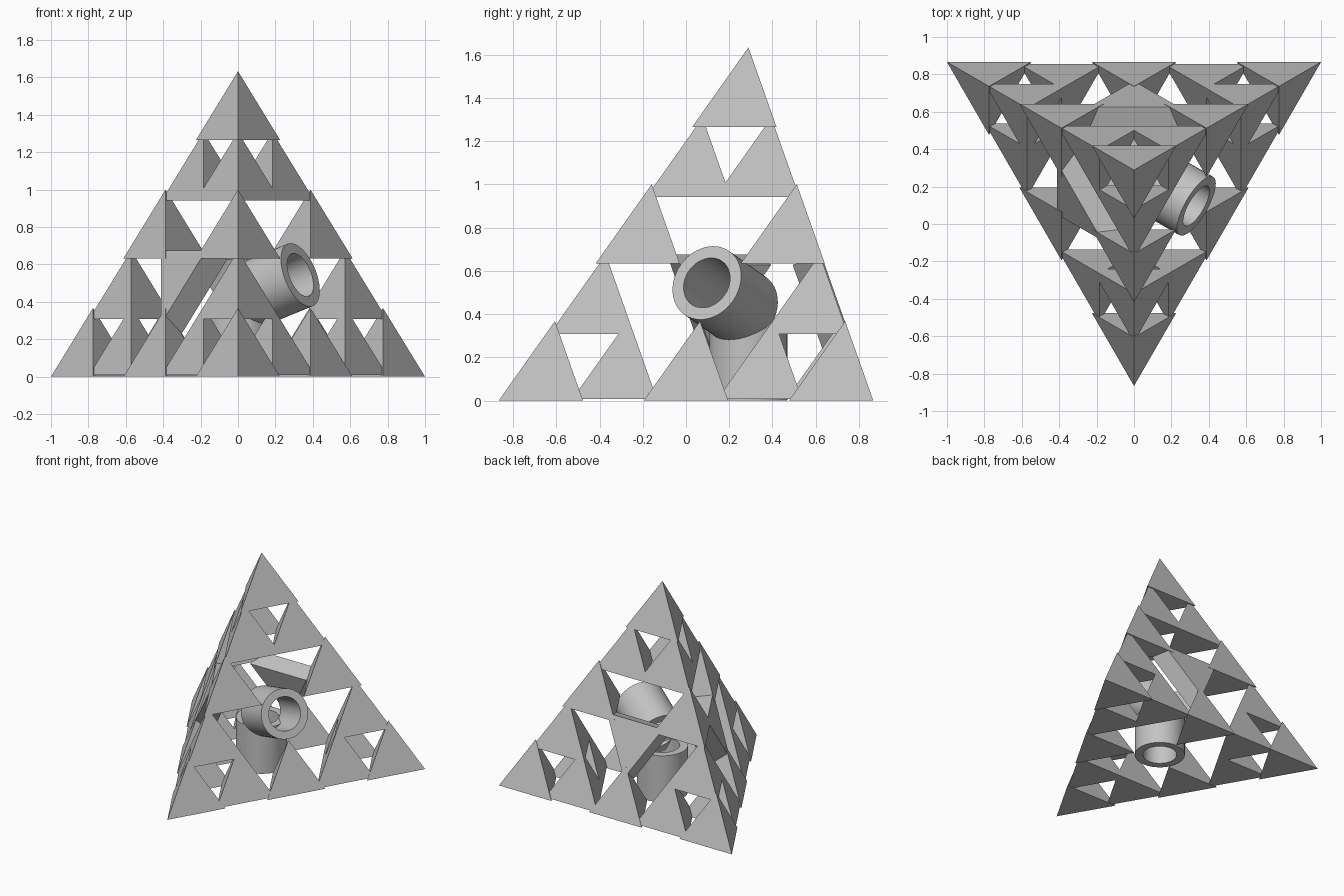
import bpy, bmesh, math
from mathutils import Vector
from itertools import combinations

cube = bpy.data.objects.get("Cube")
if cube:
    bpy.data.objects.remove(cube, do_unlink=True)

gray = bpy.data.materials.new("plain gray")
gray.use_nodes = True
gray.diffuse_color = (0.55, 0.55, 0.55, 1)
gray.node_tree.nodes["Principled BSDF"].inputs["Base Color"].default_value = gray.diffuse_color

# Overall tetrahedron
R3 = math.sqrt(3)
HEIGHT = 2 * math.sqrt(2 / 3)
corners = [Vector((-1, R3 / 2, 0)), Vector((1, R3 / 2, 0)),
           Vector((0, -R3 / 2, 0)), Vector((0, R3 / 6, HEIGHT))]
center = sum(corners, Vector()) / 4
STEPS = 4            # gaps between the pieces on one edge
SCALE = 0.225        # small piece relative to the whole
INSET = 0.014        # every second piece sits slightly inward


def finish(bm, name):
    bmesh.ops.recalc_face_normals(bm, faces=bm.faces)
    mesh = bpy.data.meshes.new(name)
    bm.to_mesh(mesh)
    bm.free()
    mesh.materials.append(gray)
    obj = bpy.data.objects.new(name, mesh)
    bpy.context.collection.objects.link(obj)
    return obj


def hull(points, name):
    bm = bmesh.new()
    for p in points:
        bm.verts.new(p)
    bmesh.ops.convex_hull(bm, input=bm.verts)
    bmesh.ops.dissolve_limit(bm, angle_limit=0.01, verts=bm.verts, edges=bm.edges)
    return finish(bm, name)


def small_tetrahedron(mid, name):
    hull([mid + (c - center) * SCALE for c in corners], name)


def seat(c):
    return center + (c - center) * (1 - SCALE)


# Corner pieces
for i, c in enumerate(corners):
    small_tetrahedron(seat(c), f"corner_piece_{i + 1}")

# Pieces along the six edges
for i, (a, b) in enumerate(combinations(corners, 2)):
    inward = (center - (a + b) / 2).normalized()
    for k in range(1, STEPS):
        mid = seat(a).lerp(seat(b), k / STEPS) + inward * INSET * (k % 2)
        small_tetrahedron(mid, f"edge_piece_{i + 1}_{k}")


def face_frame(opposite):
    face = [c for c in corners if c is not opposite]
    mid = sum(face, Vector()) / 3
    return face, mid, (mid - center).normalized()


# Sockets: open tubes running in from the bottom and one sloping face
def tube(opposite, name, outer=0.18, inner=0.122, length=0.36):
    _, mid, normal = face_frame(opposite)
    bm = bmesh.new()
    profile = [bm.verts.new(p) for p in ((outer, 0, 0), (inner, 0, 0),
                                         (inner, 0, -length), (outer, 0, -length))]
    edges = [bm.edges.new((profile[i - 1], profile[i])) for i in range(4)]
    bmesh.ops.spin(bm, geom=profile + edges, cent=(0, 0, 0), axis=(0, 0, 1),
                   angle=math.tau, steps=48)
    bmesh.ops.remove_doubles(bm, verts=bm.verts, dist=0.0005)
    obj = finish(bm, name)
    obj.location = mid
    obj.rotation_mode = 'QUATERNION'
    obj.rotation_quaternion = normal.to_track_quat('Z', 'Y')
    bpy.ops.object.select_all(action='DESELECT')
    obj.select_set(True)
    bpy.context.view_layer.objects.active = obj
    bpy.ops.object.shade_smooth_by_angle(angle=math.radians(30))


tube(corners[3], "bottom_tube")
tube(corners[0], "side_tube")


# Inverted triangular blocks filling the other two faces
def plug(opposite, name, size=0.24, depth=0.14):
    face, mid, normal = face_frame(opposite)
    outer = [mid - (c - mid) * size - normal * 0.002 for c in face]
    hull(outer + [p - normal * depth for p in outer], name)


plug(corners[1], "right_block")
plug(corners[2], "back_block")
